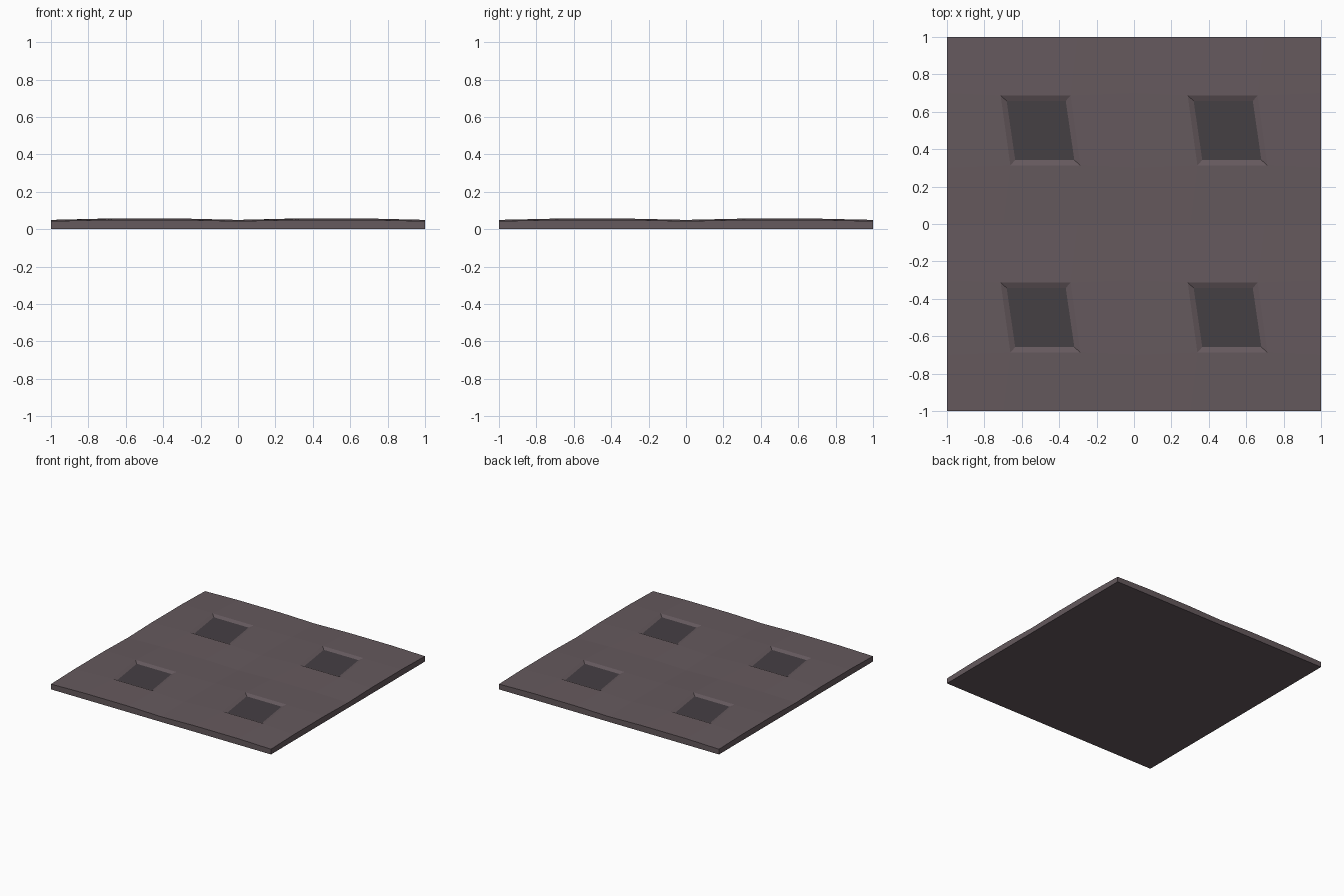
import bpy, bmesh

if "Cube" in bpy.data.objects:
    bpy.data.objects.remove(bpy.data.objects["Cube"])

Z_CORNER, Z_EDGE, Z_RIM, Z_FLOOR = 0.043, 0.05, 0.057, 0.044


def material(name, color):
    m = bpy.data.materials.new(name)
    m.diffuse_color = (*color, 1)
    m.use_nodes = True
    m.node_tree.nodes["Principled BSDF"].inputs["Base Color"].default_value = m.diffuse_color
    return m


def skewed(half, skew, z):
    # Parallelogram leaning left at the back, counter-clockwise from front left
    return [(-half + skew, -half, z), (half + skew, -half, z),
            (half - skew, half, z), (-half - skew, half, z)]


def add_tile(bm, cx, cy):
    def verts(points):
        return [bm.verts.new((cx + x, cy + y, z)) for x, y, z in points]

    rim = verts(skewed(0.187, 0.026, Z_RIM))
    floor = verts(skewed(0.158, 0.023, Z_FLOOR))
    h, e = 0.5, 0.2
    # Border runs corner, edge point, edge point for each side
    border, base = [], []
    for dx, dy in ((1, 0), (0, 1), (-1, 0), (0, -1)):
        for t, z in ((-h, Z_CORNER), (-e, Z_EDGE), (e, Z_EDGE)):
            x, y = dx * t + dy * h, dy * t - dx * h
            border += verts([(x, y, z)])
            base += verts([(x, y, 0)])
    for i in range(4):
        j = (i + 1) % 4
        c = 3 * i
        # Raised crown around the recess
        bm.faces.new((border[c], border[c + 1], rim[i], border[c - 1]))
        bm.faces.new((border[c + 1], border[c + 2], rim[j], rim[i]))
        # Sloping recess wall
        bm.faces.new((rim[i], rim[j], floor[j], floor[i]))
    # Dark recess floor
    bm.faces.new(floor).material_index = 1
    # Outer sides only, tile seams stay open
    for k in range(12):
        n = (k + 1) % 12
        mid = (border[k].co + border[n].co) / 2
        if max(abs(mid.x), abs(mid.y)) > 0.99:
            bm.faces.new((base[k], base[n], border[n], border[k]))
    # Flat underside
    bm.faces.new(base[::-1])


# Plate made of four identical recessed tiles
bm = bmesh.new()
for cx in (-0.5, 0.5):
    for cy in (-0.5, 0.5):
        add_tile(bm, cx, cy)
bmesh.ops.remove_doubles(bm, verts=bm.verts, dist=0.0005)

mesh = bpy.data.meshes.new("studded_plate")
bm.to_mesh(mesh)
bm.free()
mesh.materials.append(material("plate_brown", (0.13, 0.10, 0.11)))
mesh.materials.append(material("recess_dark", (0.06, 0.05, 0.057)))
plate = bpy.data.objects.new("recessed_plate", mesh)
bpy.context.collection.objects.link(plate)
